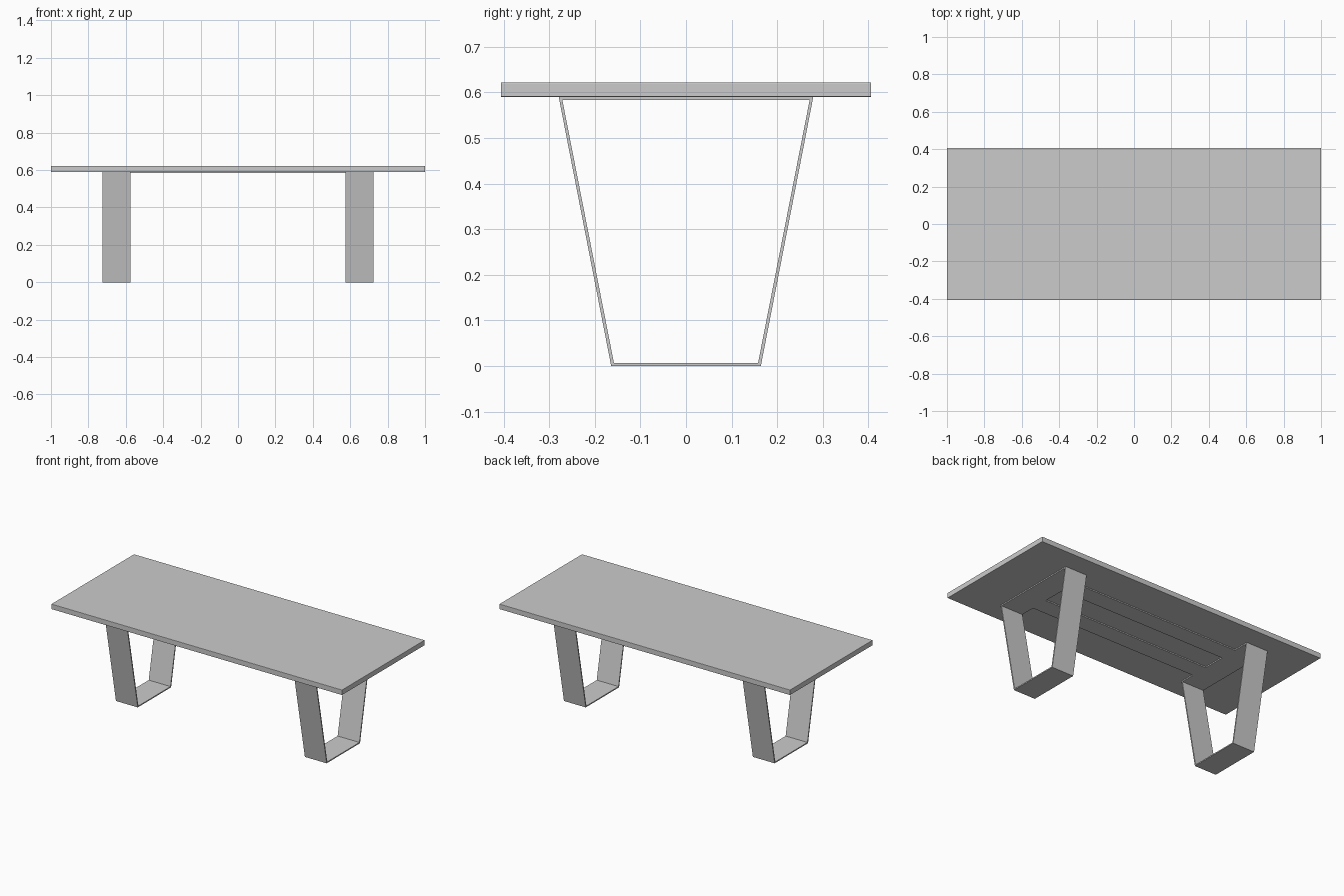
import bpy, bmesh

if "Cube" in bpy.data.objects:
    bpy.data.objects.remove(bpy.data.objects["Cube"])

grey = bpy.data.materials.new("plain grey")
grey.diffuse_color = (0.6, 0.6, 0.6, 1)
grey.use_nodes = True
grey.node_tree.nodes["Principled BSDF"].inputs["Base Color"].default_value = grey.diffuse_color


def finish(name, bm, bevel=0):
    bmesh.ops.recalc_face_normals(bm, faces=bm.faces)
    me = bpy.data.meshes.new(name)
    bm.to_mesh(me)
    bm.free()
    me.materials.append(grey)
    ob = bpy.data.objects.new(name, me)
    bpy.context.collection.objects.link(ob)
    if bevel:
        m = ob.modifiers.new("edge", 'BEVEL')
        m.width = bevel
        m.segments = 2
    return ob


def box(name, lo, hi, bevel=0):
    bm = bmesh.new()
    bmesh.ops.create_cube(bm, size=1)
    for v in bm.verts:
        for i in range(3):
            v.co[i] = (lo[i] + hi[i]) / 2 + v.co[i] * (hi[i] - lo[i])
    return finish(name, bm, bevel)


# Trapezoid flat-bar leg frame: outer and inner loops extruded along x
def leg(name, x0, x1):
    outer = [(-0.164, 0), (0.164, 0), (0.279, 0.59), (-0.279, 0.59)]
    inner = [(-0.158, 0.007), (0.158, 0.007), (0.271, 0.583), (-0.271, 0.583)]
    bm = bmesh.new()
    rings = [[bm.verts.new((x, y, z)) for y, z in loop]
             for x in (x0, x1) for loop in (outer, inner)]
    o0, i0, o1, i1 = rings
    for k in range(4):
        n = (k + 1) % 4
        for a, b in ((o0, i0), (i0, i1), (i1, o1), (o1, o0)):
            bm.faces.new((a[k], a[n], b[n], b[k]))
    return finish(name, bm)


# Table top
box("table_top", (-1, -0.406, 0.59), (1, 0.406, 0.622), 0.002)

# Legs
leg("left_leg", -0.725, -0.575)
leg("right_leg", 0.575, 0.725)

# Flat rails joining the legs under the top
for name, s in (("front_rail", -1), ("back_rail", 1)):
    ys = sorted((s * 0.07, s * 0.18))
    box(name, (-0.575, ys[0], 0.583), (0.575, ys[1], 0.59))
